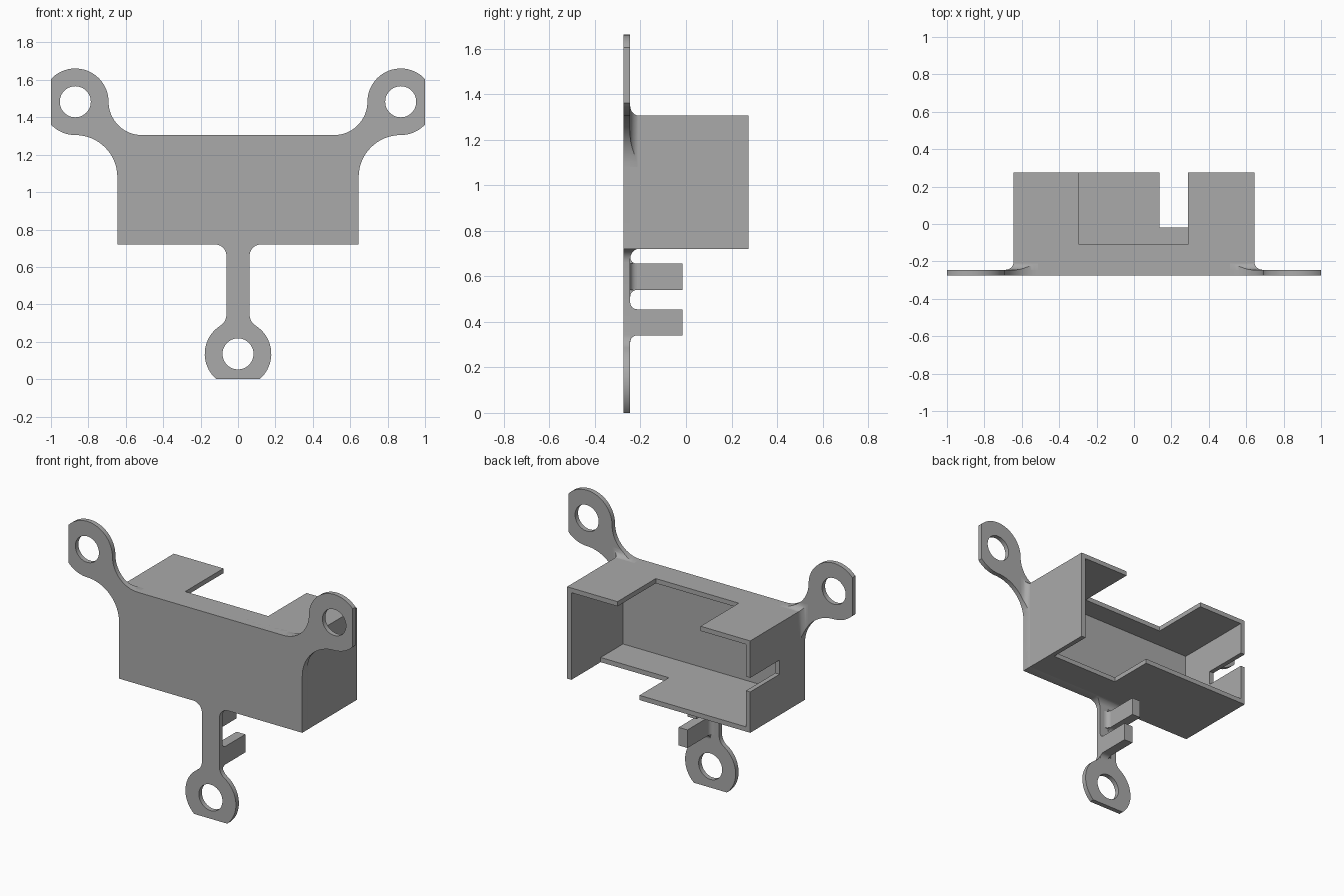
import bpy, bmesh
from math import sin, cos, radians, pi

cube = bpy.data.objects.get("Cube")
if cube:
    bpy.data.objects.remove(cube, do_unlink=True)

grey = bpy.data.materials.new("plain grey")
grey.use_nodes = True
grey.diffuse_color = (0.4, 0.4, 0.4, 1)
grey.node_tree.nodes["Principled BSDF"].inputs["Base Color"].default_value = (0.4, 0.4, 0.4, 1)


def arc(cx, cy, r, a0, a1, n=16):
    steps = [radians(a0 + (a1 - a0) * i / n) for i in range(n + 1)]
    return [(cx + r * cos(a), cy + r * sin(a)) for a in steps]


def loft(name, rings):
    """Closed solid through a list of equal-length rings."""
    bm = bmesh.new()
    loops = [[bm.verts.new(p) for p in ring] for ring in rings]
    n = len(loops[0])
    for a, b in zip(loops, loops[1:]):
        for i in range(n):
            j = (i + 1) % n
            bm.faces.new((a[i], a[j], b[j], b[i]))
    bm.faces.new(loops[0][::-1])
    bm.faces.new(loops[-1])
    bmesh.ops.recalc_face_normals(bm, faces=bm.faces)
    mesh = bpy.data.meshes.new(name)
    bm.to_mesh(mesh)
    bm.free()
    mesh.materials.append(grey)
    obj = bpy.data.objects.new(name, mesh)
    bpy.context.collection.objects.link(obj)
    return obj


def prism(name, profile, axis, lo, hi):
    """Extrude a 2D profile along the x, y or z axis."""
    pts = []
    for p in profile:
        if not pts or abs(p[0] - pts[-1][0]) + abs(p[1] - pts[-1][1]) > 1e-4:
            pts.append(p)
    place = {"x": lambda p, h: (h, p[0], p[1]),
             "y": lambda p, h: (p[0], h, p[1]),
             "z": lambda p, h: (p[0], p[1], h)}[axis]
    return loft(name, [[place(p, h) for p in pts] for h in (lo, hi)])


def box(name, x, y, z):
    return prism(name, [(x[0], y[0]), (x[1], y[0]), (x[1], y[1]), (x[0], y[1])], "z", *z)


def activate(obj):
    bpy.ops.object.select_all(action="DESELECT")
    obj.select_set(True)
    bpy.context.view_layer.objects.active = obj


def combine(obj, tool, operation="DIFFERENCE"):
    """Apply a boolean and discard the cutter."""
    tool.hide_render = True
    activate(obj)
    mod = obj.modifiers.new("cut", "BOOLEAN")
    mod.operation, mod.solver, mod.object = operation, "EXACT", tool
    bpy.ops.object.modifier_apply(modifier=mod.name)
    bpy.data.objects.remove(tool, do_unlink=True)


FRONT, BACK, INNER = -0.275, 0.275, -0.245   # plate front, box rear, plate rear
ROOT = -0.26                                 # depth where parts sink into the plate
HALF, LOW, HIGH, WALL = 0.645, 0.72, 1.305, 0.03

# Mounting plate: half outline from the bottom lug up to the ear, then mirrored
half = (arc(0, 0.135, 0.178, -49.3, 57.9)
        + arc(0.132, 0.345, 0.07, 237.9, 180, 8)
        + arc(0.122, 0.66, 0.06, 180, 90, 8)
        + [(HALF, LOW)]
        + arc(0.87, 1.08, 0.225, 180, 90)
        + arc(0.87, 1.483, 0.178, -90, -43, 10)
        + arc(0.87, 1.483, 0.178, 43, 180, 24)
        + arc(0.514, 1.483, 0.178, 0, -90))
outline = half + [(-x, z) for x, z in reversed(half)]
plate = prism("mounting_plate", outline, "y", FRONT, INNER)
for x, z in ((0, 0.135), (0.87, 1.483), (-0.87, 1.483)):
    combine(plate, prism("hole_cutter", arc(x, z, 0.083, 0, 352.5, 47), "y", -0.4, 0))

# Open-backed housing with its notches and side slot
housing = box("housing", (-HALF, HALF), (ROOT, BACK), (LOW, HIGH))
inside = HALF - WALL
cutters = [((-inside, inside), (-0.4, 0.4), (LOW + WALL, HIGH - WALL)),   # cavity
           ((-0.295, 0.29), (-0.11, 0.4), (1.2, 1.4)),                    # top notch
           ((0.135, inside), (-0.02, 0.4), (0.6, 0.8)),                   # bottom notch
           ((-0.7, -0.6), (-0.02, 0.4), (0.98, 1.07))]                    # side slot
for x, y, z in cutters:
    combine(housing, box("housing_cutter", x, y, z))

# Blend between the housing and the ears and stem
R = 0.045


def ring(offset, y):
    x, lo, hi = HALF + offset, LOW - offset, HIGH + offset
    return [(-x, y, lo), (x, y, lo), (x, y, hi), (-x, y, hi)]


steps = [pi / 2 * i / 8 for i in range(9)]
blend = loft("housing_blend", [ring(R, ROOT)] + [
    ring(R - R * sin(a) - 0.002, INNER + R - R * cos(a)) for a in steps])
combine(blend, prism("outline_cutter", outline, "y", -0.4, 0.1), "INTERSECT")
combine(blend, box("blend_cutter", (-0.63, 0.63), (-0.5, 0.2), (0.735, 1.29)))

# Two staggered cable hooks behind the stem, with small root fillets
F = 0.03
TIP, EDGE = -0.015, 0.062
parts = [plate, housing, blend]
for label, side, lo, hi in (("lower", 1, 0.34, 0.455), ("upper", -1, 0.54, 0.655)):
    profile = ([(ROOT, lo - F)]
               + arc(INNER + F, lo - F, F, 180, 90, 6)
               + [(TIP, lo), (TIP, hi)]
               + arc(INNER + F, hi + F, F, 270, 180, 6)
               + [(ROOT, hi + F)])
    parts.append(prism(label + "_hook", profile, "x", *sorted((0, side * EDGE))))
    fillet = [(0, ROOT), (F, ROOT)] + arc(F, INNER + F, F, 270, 180, 6)
    parts.append(prism(label + "_hook_fillet", [(-side * x, y) for x, y in fillet], "z", lo, hi))

for obj in parts:
    activate(obj)
    bpy.ops.object.shade_smooth_by_angle(angle=radians(30))
